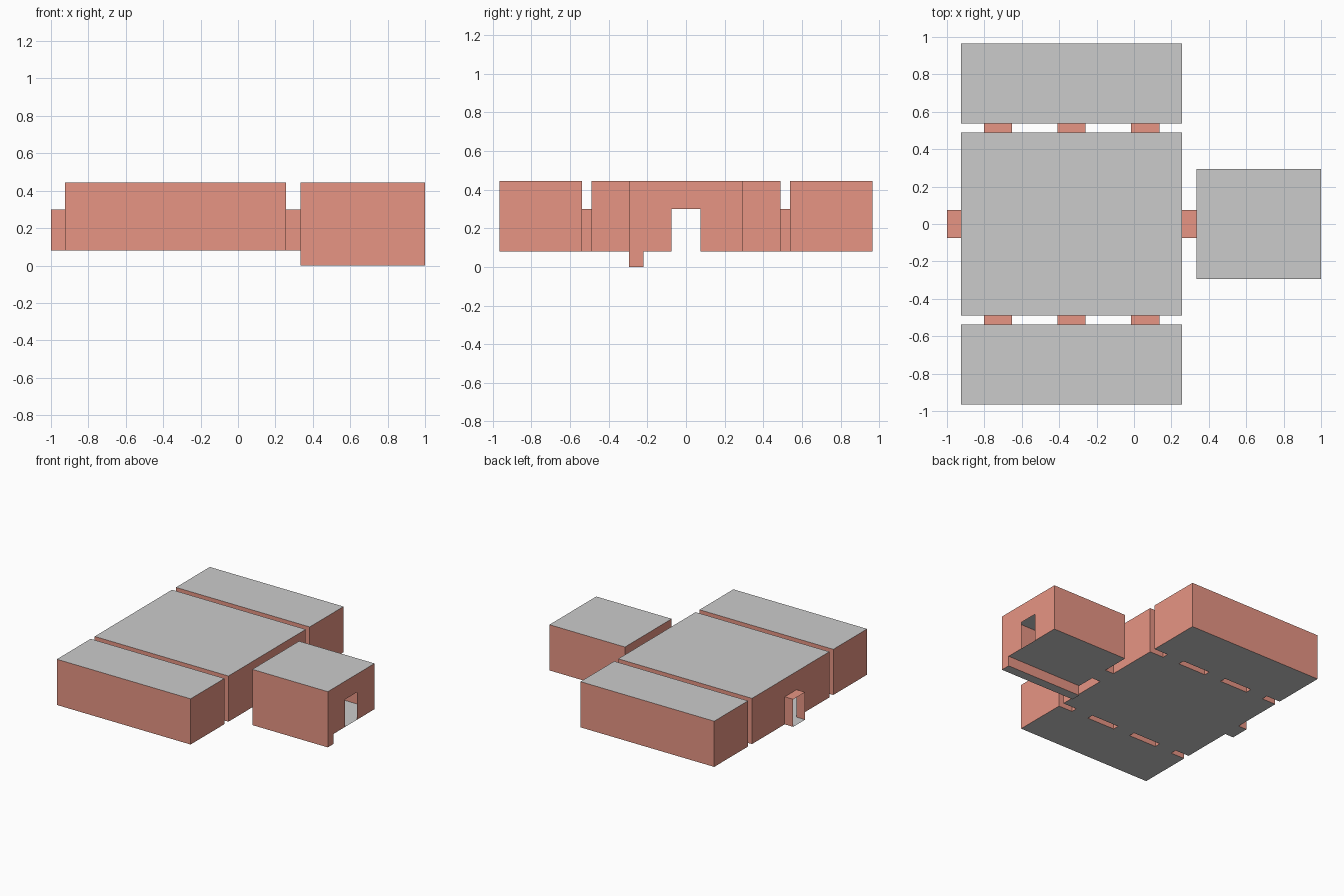
import bpy
from mathutils import Vector

if "Cube" in bpy.data.objects:
    bpy.data.objects.remove(bpy.data.objects["Cube"])

FLOOR, DOOR_TOP, CEIL = 0.08, 0.30, 0.445
HALF = 0.075                     # half door width

wall_mat = bpy.data.materials.new("salmon_wall")
wall_mat.diffuse_color = (0.8, 0.3, 0.23, 1)
wall_mat.use_nodes = True
wall_mat.node_tree.nodes["Principled BSDF"].inputs["Base Color"].default_value = wall_mat.diffuse_color


def make(name, polys, mat=None):
    verts, faces = [], []
    for p in polys:
        faces.append(range(len(verts), len(verts) + len(p)))
        verts += p
    me = bpy.data.meshes.new(name)
    me.from_pydata([tuple(v) for v in verts], [], [list(f) for f in faces])
    if mat:
        me.materials.append(mat)
    ob = bpy.data.objects.new(name, me)
    bpy.context.collection.objects.link(ob)
    return ob


def doorways(centres):
    """Notches in the bottom edge of a wall, as (distance, height) points."""
    return [q for c in centres for q in
            ((c - HALF, FLOOR), (c - HALF, DOOR_TOP), (c + HALF, DOOR_TOP), (c + HALF, FLOOR))]


def wall(a, b, base=(), z0=FLOOR, z1=FLOOR):
    """Upright sheet from a to b whose lower edge follows the base points."""
    a, b = Vector(a), Vector(b)
    d = (b - a).normalized()
    length = (b - a).length
    edge = [(0, z0), *base, (length, z1), (length, CEIL), (0, CEIL)]
    return [(*(a + d * t), z) for t, z in edge]


def slab(x0, x1, y0, y1, z, up=True):
    p = [(x0, y0, z), (x1, y0, z), (x1, y1, z), (x0, y1, z)]
    return p if up else p[::-1]


def room(name, x0, x1, y0, y1, front=(), right=(), back=(), left=()):
    """Hollow room; door lists are centre distances along each wall."""
    c = [(x0, y0), (x1, y0), (x1, y1), (x0, y1)]
    doors = (front, right, back, left)
    make(name + "_walls", [wall(c[i], c[(i + 1) % 4], doorways(doors[i])) for i in range(4)], wall_mat)
    make(name + "_ceiling", [slab(x0, x1, y0, y1, CEIL)])
    make(name + "_floor", [slab(x0, x1, y0, y1, FLOOR, False)])


def passage(name, x0, x1, y0, y1, along_x):
    """Door reveal: two jambs and a lintel, with a grey threshold."""
    if along_x:
        sides = [((x0, y0), (x1, y0)), ((x1, y1), (x0, y1))]
    else:
        sides = [((x0, y1), (x0, y0)), ((x1, y0), (x1, y1))]
    polys = [[(*a, FLOOR), (*b, FLOOR), (*b, DOOR_TOP), (*a, DOOR_TOP)] for a, b in sides]
    make(name + "_frame", polys + [slab(x0, x1, y0, y1, DOOR_TOP)], wall_mat)
    make(name + "_threshold", [slab(x0, x1, y0, y1, FLOOR, False)])


# Main hall and the two side rooms
X0, X1 = -0.925, 0.257
HY, SY0, SY1 = 0.488, 0.538, 0.965
L = X1 - X0
side = [L / 6, L / 2, L * 5 / 6]
room("main_hall", X0, X1, -HY, HY, side, [HY], side, [HY])
room("back_room", X0, X1, SY0, SY1, front=side)
room("front_room", X0, X1, -SY1, -SY0, back=side)

# Door passages
for i, t in enumerate(side):
    x = X0 + t
    passage(f"back_passage_{i}", x - HALF, x + HALF, HY, SY0, False)
    passage(f"front_passage_{i}", x - HALF, x + HALF, -SY0, -HY, False)
AX0, AX1, AY = 0.333, 1.0, 0.295
passage("entrance_passage", -1.0, X0, -HALF, HALF, True)
passage("annex_passage", X1, AX0, -HALF, HALF, True)

# Annex with a sunken trench along its front wall
T = 0.075
TY = -AY + T
make("annex_walls", [
    wall((AX0, -AY), (AX1, -AY), z0=0, z1=0),
    wall((AX1, -AY), (AX1, AY), [(T, 0), (T, FLOOR)] + doorways([AY]), z0=0),
    wall((AX1, AY), (AX0, AY)),
    wall((AX0, AY), (AX0, -AY), doorways([AY]) + [(2 * AY - T, FLOOR), (2 * AY - T, 0)], z1=0),
    [(AX1, TY, 0), (AX0, TY, 0), (AX0, TY, FLOOR), (AX1, TY, FLOOR)],
], wall_mat)
make("annex_ceiling", [slab(AX0, AX1, -AY, AY, CEIL)])
make("annex_floor", [slab(AX0, AX1, TY, AY, FLOOR, False),
                     slab(AX0, AX1, -AY, TY, 0, False)])
